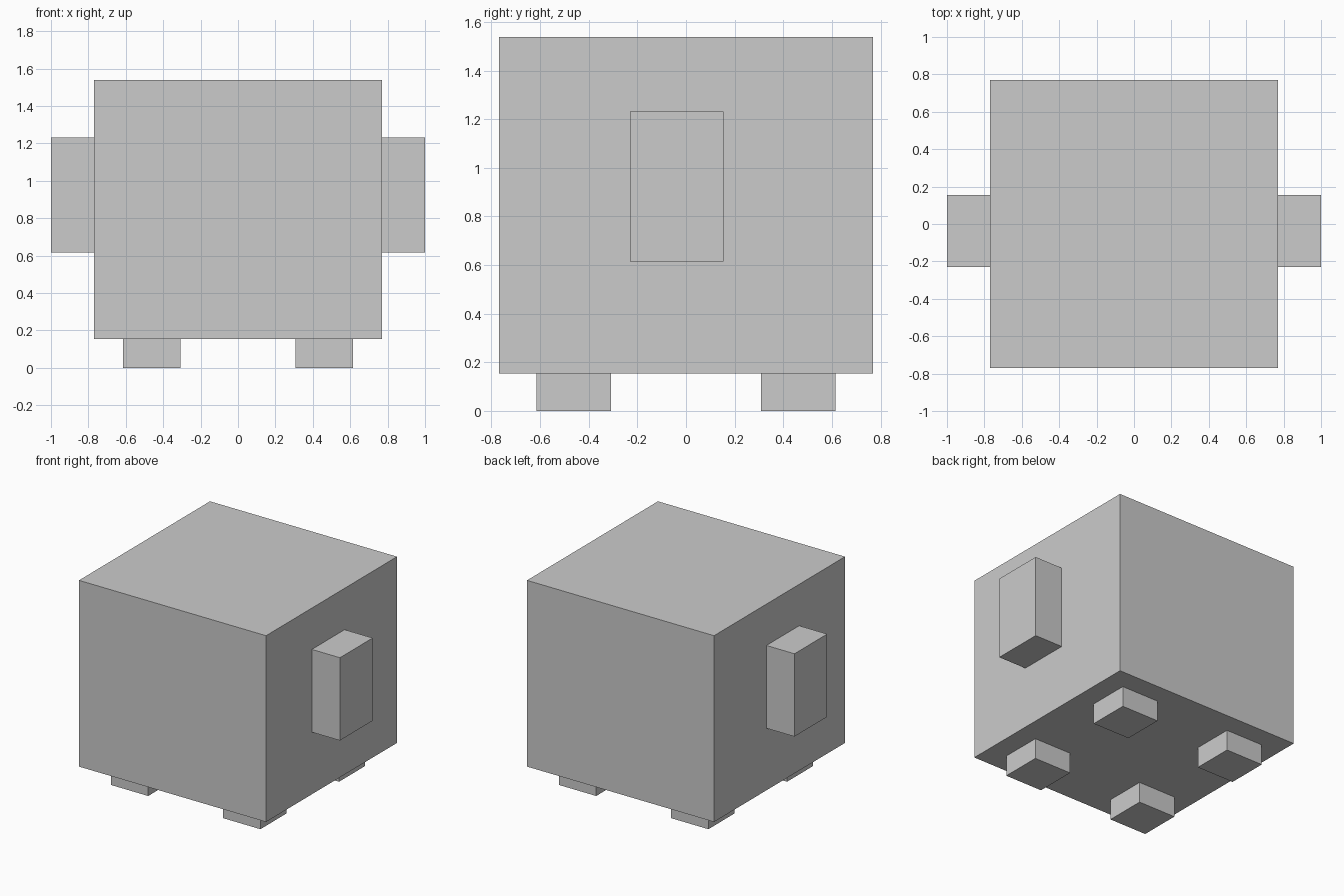
import bpy

if "Cube" in bpy.data.objects:
    bpy.data.objects.remove(bpy.data.objects["Cube"])

U = 2 / 13  # modelling unit: the model is 13 units wide


def box(name, lo, hi):
    """Box between two corners given in modelling units."""
    bpy.ops.mesh.primitive_cube_add(
        size=1, location=[(a + b) / 2 * U for a, b in zip(lo, hi)])
    ob = bpy.context.object
    ob.name = name
    ob.scale = [(b - a) * U for a, b in zip(lo, hi)]
    bpy.ops.object.transform_apply(location=False, rotation=False, scale=True)
    return ob


# Body
box("body", (-5, -5, 1), (5, 5, 10))

for side, s in (("left", -1), ("right", 1)):
    # Arm, set slightly forward of centre
    x0, x1 = sorted((5 * s, 6.5 * s))
    box(f"{side}_arm", (x0, -1.5, 4), (x1, 1, 8))

    # Short feet at the corners
    x0, x1 = sorted((2 * s, 4 * s))
    for end, e in (("front", -1), ("back", 1)):
        y0, y1 = sorted((2 * e, 4 * e))
        box(f"{end}_{side}_leg", (x0, y0, 0), (x1, y1, 1))
